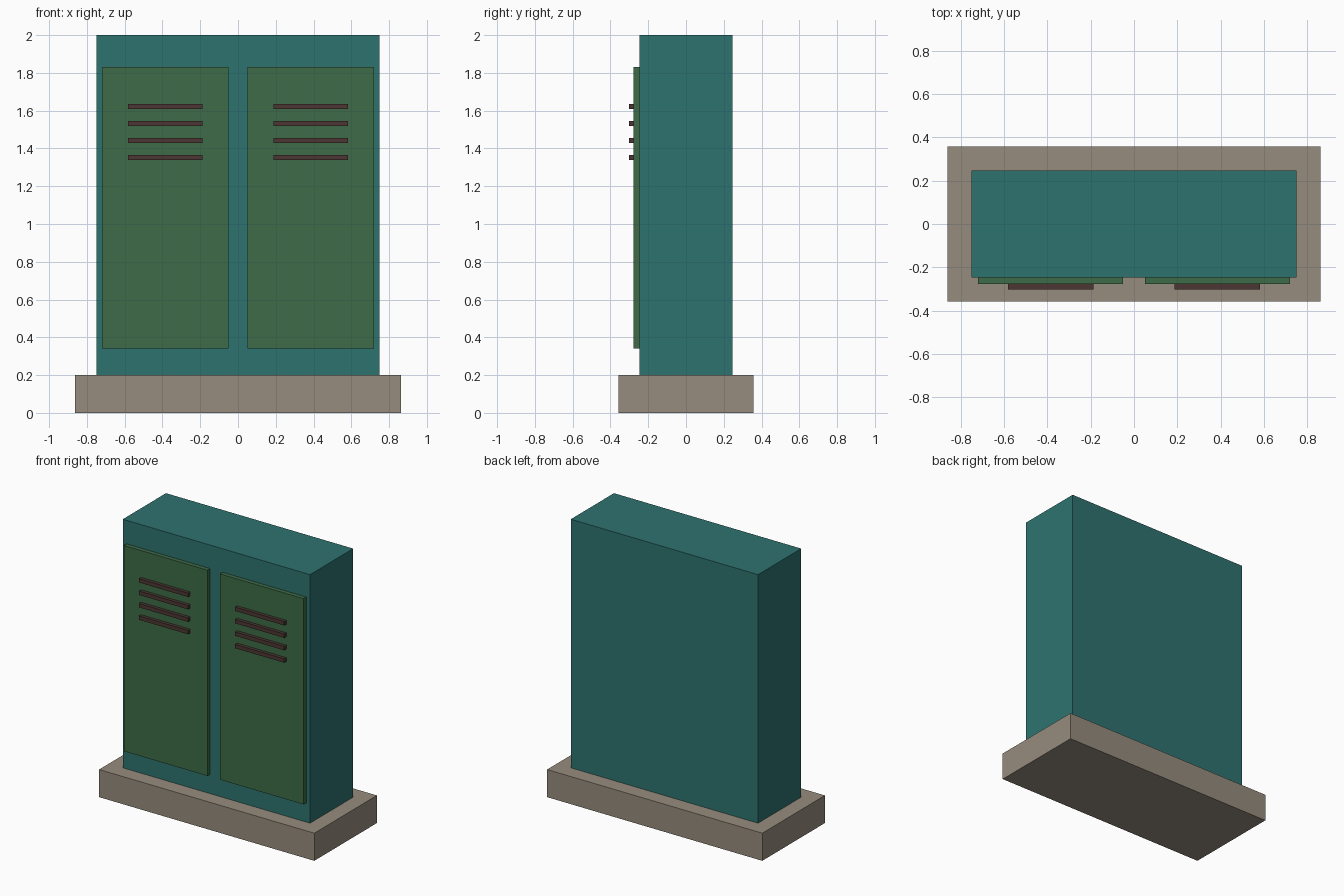
import bpy
import bmesh
from mathutils import Matrix, Vector

cube = bpy.data.objects.get("Cube")
if cube:
    bpy.data.objects.remove(cube, do_unlink=True)


def make_material(name, rgb):
    mat = bpy.data.materials.new(name)
    mat.use_nodes = True
    color = (*rgb, 1)
    mat.diffuse_color = color
    mat.node_tree.nodes["Principled BSDF"].inputs["Base Color"].default_value = color
    return mat


def box(name, low, high, mat):
    """Flat-faced box between two opposite corners."""
    low, high = Vector(low), Vector(high)
    bm = bmesh.new()
    bmesh.ops.create_cube(bm, size=1, matrix=Matrix.Diagonal((*(high - low), 1)))
    mesh = bpy.data.meshes.new(name)
    bm.to_mesh(mesh)
    bm.free()
    mesh.materials.append(mat)
    obj = bpy.data.objects.new(name, mesh)
    obj.location = (low + high) / 2
    bpy.context.collection.objects.link(obj)
    return obj


teal = make_material("teal_paint", (0.027, 0.171, 0.162))
green = make_material("green_paint", (0.047, 0.147, 0.063))
brown = make_material("dark_brown", (0.07, 0.037, 0.032))
stone = make_material("warm_grey_stone", (0.305, 0.262, 0.205))

# Plinth and cabinet body
box("plinth", (-0.862, -0.358, 0), (0.862, 0.358, 0.2), stone)
box("cabinet_body", (-0.75, -0.247, 0.2), (0.75, 0.247, 2), teal)

# Two doors, each with four vent slats
for side, center in (("right", -0.385), ("left", 0.385)):
    box(f"{side}_door", (center - 0.335, -0.278, 0.34),
        (center + 0.335, -0.247, 1.83), green)
    for i in range(4):
        z = 1.622 - i * 0.09
        box(f"{side}_vent_slat_{i + 1}", (center - 0.197, -0.302, z - 0.014),
            (center + 0.197, -0.278, z + 0.014), brown)
